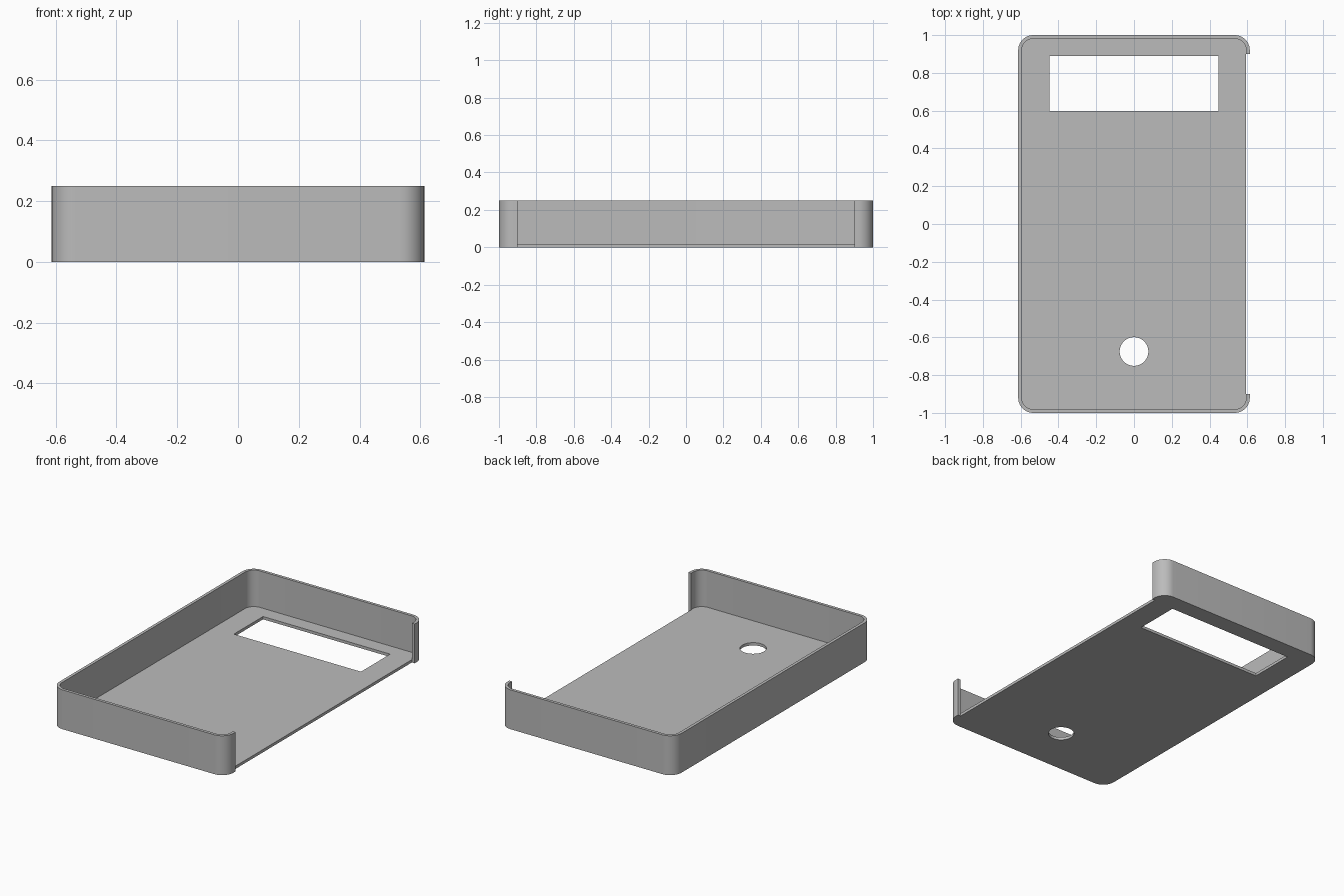
import bpy, bmesh, math

cube = bpy.data.objects.get("Cube")
if cube:
    bpy.data.objects.remove(cube, do_unlink=True)

HALF_X, HALF_Y, HEIGHT = 0.613, 1.0, 0.25
WALL, FLOOR, RADIUS = 0.019, 0.018, 0.08

grey = bpy.data.materials.new("plain grey")
grey.use_nodes = True
grey.diffuse_color = (0.5, 0.5, 0.5, 1)
grey.node_tree.nodes["Principled BSDF"].inputs["Base Color"].default_value = (0.5, 0.5, 0.5, 1)


def rounded_rect(hx, hy, r, steps=12):
    """Counter-clockwise outline with rounded corners."""
    points = []
    for corner, (sx, sy) in enumerate([(1, 1), (-1, 1), (-1, -1), (1, -1)]):
        for i in range(steps + 1):
            a = math.pi / 2 * (corner + i / steps)
            points.append((sx * (hx - r) + r * math.cos(a), sy * (hy - r) + r * math.sin(a)))
    return points


def rect(x0, x1, y0, y1):
    return [(x0, y0), (x1, y0), (x1, y1), (x0, y1)]


def circle(cx, cy, r, sides=48):
    turns = [math.tau * i / sides for i in range(sides)]
    return [(cx + r * math.cos(a), cy + r * math.sin(a)) for a in turns]


def prism(name, outline, z0, z1):
    bm = bmesh.new()
    base = bm.faces.new([bm.verts.new((x, y, z0)) for x, y in outline])
    top = bmesh.ops.extrude_face_region(bm, geom=[base])["geom"]
    for v in top:
        if isinstance(v, bmesh.types.BMVert):
            v.co.z = z1
    bmesh.ops.recalc_face_normals(bm, faces=bm.faces[:])
    mesh = bpy.data.meshes.new(name)
    bm.to_mesh(mesh)
    bm.free()
    mesh.materials.append(grey)
    obj = bpy.data.objects.new(name, mesh)
    bpy.context.collection.objects.link(obj)
    return obj


# Solid block with rounded vertical corners
case = prism("open_case_shell", rounded_rect(HALF_X, HALF_Y, RADIUS), 0, HEIGHT)
bpy.ops.object.select_all(action='DESELECT')
case.select_set(True)
bpy.context.view_layer.objects.active = case

# Cavity, open left side, display window and round button hole
ABOVE, BELOW = HEIGHT + 0.1, -0.1
inner = rounded_rect(HALF_X - WALL, HALF_Y - WALL, RADIUS - WALL)
cutters = [
    prism("cavity_cutter", inner, FLOOR, ABOVE),
    prism("side_opening_cutter", rect(HALF_X - WALL - 0.001, 0.8, -0.9, 0.9), BELOW, ABOVE),
    prism("window_cutter", rect(-0.447, 0.447, 0.597, 0.89), BELOW, ABOVE),
    prism("button_hole_cutter", circle(0, -0.675, 0.076), BELOW, ABOVE),
]
for cutter in cutters:
    cutter.hide_render = True
    cut = case.modifiers.new(cutter.name, 'BOOLEAN')
    cut.operation = 'DIFFERENCE'
    cut.solver = 'EXACT'
    cut.object = cutter
    bpy.ops.object.modifier_apply(modifier=cut.name)
    bpy.data.objects.remove(cutter, do_unlink=True)

bpy.ops.object.shade_smooth_by_angle(angle=math.radians(30))
